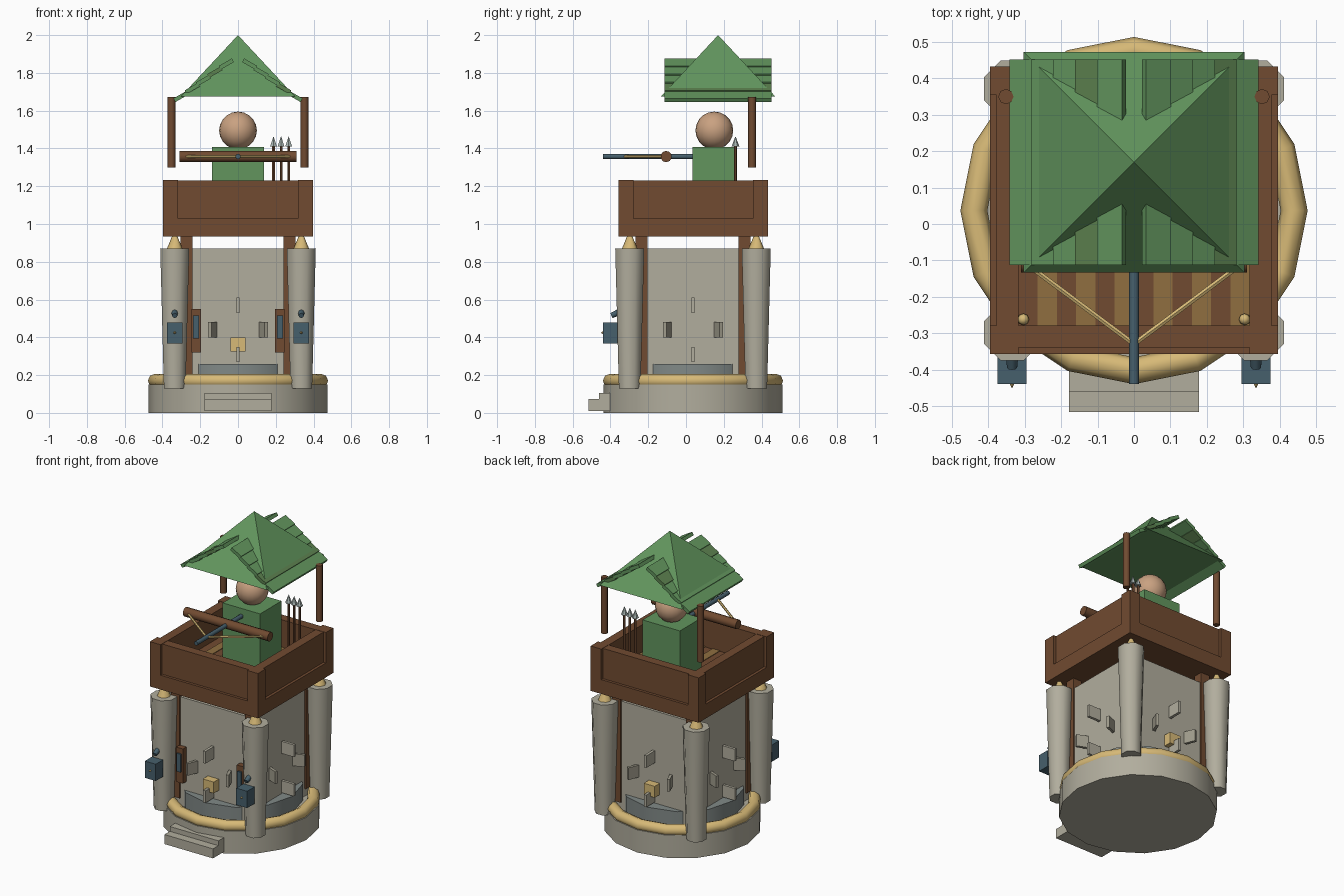
import bpy, bmesh, math
from mathutils import Vector, Matrix

if "Cube" in bpy.data.objects:
    bpy.data.objects.remove(bpy.data.objects["Cube"])

CY = 0.037  # tower axis in y


def mat(name, r, g, b):
    m = bpy.data.materials.new(name)
    m.diffuse_color = (*[(c / 255) ** 2.2 for c in (r, g, b)], 1)
    m.use_nodes = True
    m.node_tree.nodes["Principled BSDF"].inputs["Base Color"].default_value = m.diffuse_color
    return m


STONE = mat("stone", 176, 172, 156)
SLATE = mat("slate", 128, 136, 134)
BRICK = mat("brick", 160, 156, 140)
WOOD = mat("wood", 112, 76, 52)
PLANK = mat("plank", 142, 110, 66)
GOLD = mat("gold", 214, 184, 118)
STEEL = mat("steel", 72, 96, 108)
TIP = mat("tip", 165, 178, 175)
GREEN = mat("green", 98, 148, 94)
GREEN2 = mat("dark_green", 92, 128, 80)
SKIN = mat("skin", 200, 160, 128)


def finish(name, bm, material, smooth=None):
    me = bpy.data.meshes.new(name)
    bm.to_mesh(me)
    bm.free()
    ob = bpy.data.objects.new(name, me)
    bpy.context.collection.objects.link(ob)
    me.materials.append(material)
    if smooth:
        bpy.ops.object.select_all(action='DESELECT')
        bpy.context.view_layer.objects.active = ob
        ob.select_set(True)
        bpy.ops.object.shade_smooth_by_angle(angle=math.radians(smooth))
    return ob


def box(name, x0, x1, y0, y1, z0, z1, material, rot=None):
    bm = bmesh.new()
    c = Vector(((x0 + x1) / 2, (y0 + y1) / 2, (z0 + z1) / 2))
    m = Matrix.Translation(c) @ (rot or Matrix()) @ Matrix.Diagonal((x1 - x0, y1 - y0, z1 - z0, 1))
    bmesh.ops.create_cube(bm, size=1, matrix=m)
    return finish(name, bm, material)


def rod(name, p, q, r0, r1, n, material, turn=0, smooth=50):
    """Tapered cylinder from p to q."""
    p, q = Vector(p), Vector(q)
    bm = bmesh.new()
    m = (Matrix.Translation((p + q) / 2) @ (q - p).to_track_quat('Z', 'Y').to_matrix().to_4x4()
         @ Matrix.Rotation(turn, 4, 'Z'))
    bmesh.ops.create_cone(bm, cap_ends=True, segments=n, radius1=r0, radius2=r1,
                          depth=(q - p).length, matrix=m)
    return finish(name, bm, material, smooth)


def ball(name, c, r, n, material):
    bm = bmesh.new()
    bmesh.ops.create_uvsphere(bm, u_segments=n, v_segments=n // 2, radius=r,
                              matrix=Matrix.Translation(c))
    return finish(name, bm, material, 60)


# Round base, front steps and gold ring
rod("base", (0, CY, 0), (0, CY, 0.15), 0.475, 0.475, 16, STONE)
box("lower_step", -0.178, 0.178, -0.516, -0.38, 0.01, 0.073, STONE)
box("upper_step", -0.178, 0.178, -0.46, -0.36, 0.073, 0.105, STONE)
bpy.ops.mesh.primitive_torus_add(location=(0, CY, 0.17), major_radius=0.44, minor_radius=0.037,
                                 major_segments=16, minor_segments=8)
ring = bpy.context.object
ring.name = "base_ring"
ring.data.materials.append(GOLD)
bpy.ops.object.shade_smooth_by_angle(angle=math.radians(60))
rod("plinth", (0, CY, 0.14), (0, CY, 0.26), 0.37, 0.37, 12, SLATE)

# Square shaft with corner posts and outer columns
box("shaft", -0.295, 0.295, CY - 0.295, CY + 0.295, 0.14, 0.87, STONE)
for sx in (-1, 1):
    for sy in (-1, 1):
        x, y = sx * 0.272, CY + sy * 0.272
        box("shaft_post", x - 0.032, x + 0.032, y - 0.032, y + 0.032, 0.2, 0.94, WOOD)
        x, y = sx * 0.335, CY + sy * 0.335
        rod("column", (x, y, 0.13), (x, y, 0.87), 0.062, 0.083, 8, STONE, math.pi / 8)
        rod("column_cap", (x, y, 0.865), (x, y, 0.945), 0.043, 0.01, 8, GOLD)

# Bricks standing out radially from the wall
for k in range(4):
    for a, z in ((0, 0.57), (0, 0.31), (22.5, 0.44), (-22.5, 0.44)):
        t = math.radians(a + 90 * k)
        x, y = 0.345 * math.cos(t), CY + 0.345 * math.sin(t)
        box("brick", x - 0.045, x + 0.045, y - 0.009, y + 0.009, z - 0.04, z + 0.04,
            BRICK if a else STONE, Matrix.Rotation(t, 4, 'Z'))
for s in (-1, 1):
    y = CY + s * 0.315
    box("gold_block", -0.04, 0.04, y - 0.033, y + 0.033, 0.325, 0.4, GOLD)

# Shutters and lanterns on the front
for s in (-1, 1):
    x = s * 0.222
    box("shutter", x - 0.025, x + 0.025, -0.295, -0.25, 0.32, 0.55, WOOD)
    box("shutter_inset", x - 0.015, x + 0.015, -0.305, -0.28, 0.395, 0.515, STEEL)
    x = s * 0.335
    box("lantern", x - 0.04, x + 0.04, -0.44, -0.362, 0.367, 0.478, STEEL)
    rod("lantern_pin", (x, -0.438, 0.425), (x, -0.452, 0.425), 0.008, 0, 6, GOLD)
    rod("lantern_hook", (x, -0.35, 0.535), (x, -0.395, 0.515), 0.018, 0.014, 8, STEEL)

# Platform: bottom band, corner posts, recessed panels, plank floor
X, Y0, Y1 = 0.396, -0.357, 0.433
box("platform_base", -X, X, Y0, Y1, 0.935, 1.03, WOOD)
for sx in (-1, 1):
    for y0, y1 in ((Y0, Y0 + 0.078), (Y1 - 0.078, Y1)):
        xs = sorted((sx * X, sx * (X - 0.078)))
        box("platform_corner", *xs, y0, y1, 1.03, 1.232, WOOD)
    xs = sorted((sx * (X - 0.018), sx * (X - 0.078)))
    box("side_panel", *xs, Y0 + 0.07, Y1 - 0.07, 1.03, 1.23, WOOD)
box("front_panel", -0.32, 0.32, Y0 + 0.018, Y0 + 0.078, 1.03, 1.23, WOOD)
box("back_panel", -0.32, 0.32, Y1 - 0.078, Y1 - 0.018, 1.03, 1.23, WOOD)
for i in range(12):
    x = -0.318 + i * 0.053
    box("floor_plank", x, x + 0.053, Y0 + 0.078, Y1 - 0.078, 1.02, 1.045 + 0.004 * (i % 2),
        PLANK if i % 2 else WOOD)
for s in (-1, 1):
    ball("floor_knob", (s * 0.304, -0.262, 1.055), 0.016, 8, GOLD)

# Guard figure
box("guard_body", -0.137, 0.137, 0.035, 0.26, 1.04, 1.408, GREEN)
ball("guard_head", (0, 0.15, 1.495), 0.1, 20, SKIN)

# Crossbow
rod("bow_arm", (-0.31, -0.105, 1.357), (0.31, -0.105, 1.357), 0.03, 0.03, 10, WOOD)
rod("bow_stock", (0, -0.44, 1.357), (0, 0.06, 1.357), 0.014, 0.014, 8, STEEL)
for s in (-1, 1):
    rod("bow_string", (s * 0.275, -0.125, 1.357), (0, -0.33, 1.357), 0.008, 0.008, 6, GOLD)

# Spare arrows
for x in (0.188, 0.228, 0.268):
    rod("arrow_shaft", (x, 0.262, 1.04), (x, 0.262, 1.415), 0.008, 0.008, 6, WOOD)
    rod("arrow_tip", (x, 0.262, 1.41), (x, 0.262, 1.465), 0.021, 0, 6, TIP)

# Roof posts, pyramid and overlapping slats
for s in (-1, 1):
    rod("roof_post", (s * 0.352, 0.35, 1.3), (s * 0.352, 0.35, 1.672), 0.021, 0.021, 8, WOOD)
rod("roof", (0, 0.17, 1.675), (0, 0.17, 2.0), 0.303 * 2 ** 0.5, 0, 4, GREEN, math.pi / 4, smooth=None)
for s in (-1, 1):
    for i in range(5):
        x, z = s * (0.062 + 0.06 * i), 1.847 - 0.043 * i
        box("roof_slat", x - 0.04, x + 0.04, -0.113, 0.452, z - 0.011, z + 0.011,
            GREEN2 if (i == 1 and s < 0) or (i == 3 and s > 0) else GREEN,
            Matrix.Rotation(s * math.radians(30), 4, 'Y'))
